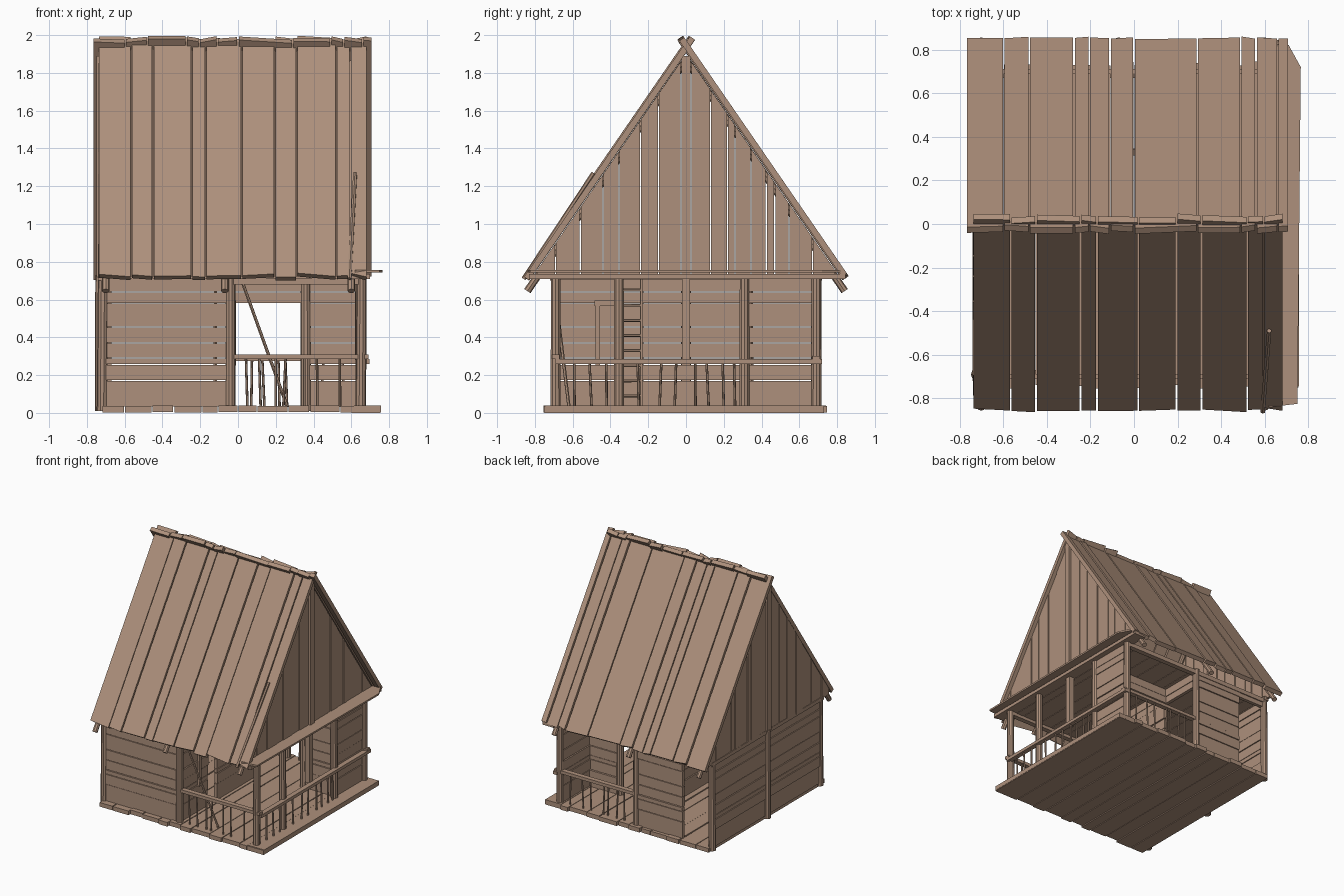
import bpy, bmesh, random
from math import pi
from mathutils import Vector, Matrix

random.seed(4)
wood = bpy.data.materials.new("weathered_wood")
wood.diffuse_color = (0.42, 0.28, 0.20, 1)
parts = {}


def part(name):
    return parts.setdefault(name, bmesh.new())


def jit(a):
    return random.uniform(-a, a)


def prism(name, pts, offset):
    """Extrude a flat polygon along an offset vector."""
    bm = part(name)
    off = Vector(offset)
    a = [bm.verts.new(Vector(p)) for p in pts]
    b = [bm.verts.new(Vector(p) + off) for p in pts]
    n = len(pts)
    bm.faces.new(a)
    bm.faces.new(b[::-1])
    for i in range(n):
        bm.faces.new((a[i], b[i], b[(i + 1) % n], a[(i + 1) % n]))


def box(name, x0, x1, y0, y1, z0, z1):
    prism(name, [(x0, y0, z0), (x1, y0, z0), (x1, y1, z0), (x0, y1, z0)], (0, 0, z1 - z0))


def pole(name, p, q, r, sides=10):
    p, q = Vector(p), Vector(q)
    d = q - p
    m = Matrix.Translation((p + q) / 2) @ d.to_track_quat('Z', 'Y').to_matrix().to_4x4()
    bmesh.ops.create_cone(part(name), cap_ends=True, segments=sides, radius1=r,
                          radius2=r * 0.95, depth=d.length, matrix=m)


# wall of stacked horizontal planks, along x or y at a fixed plane
COURSES = [0.03, 0.17, 0.255, 0.29, 0.37, 0.455, 0.58, 0.64, 0.715]


def wall(name, axis, plane, a, b, zmin=0.0):
    for z0, z1 in zip(COURSES, COURSES[1:]):
        if z0 < zmin - 0.01:
            continue
        c, t = plane + jit(0.004), 0.014
        if axis == 'x':
            box(name, a, b, c - t, c + t, z0 + 0.003, z1 - 0.002)
        else:
            box(name, c - t, c + t, a, b, z0 + 0.003, z1 - 0.002)


# floor planks and ceiling planks
edges = [-0.72, -0.60, -0.455, -0.34, -0.19, -0.105, 0.0, 0.10, 0.265, 0.38, 0.54, 0.61, 0.76]
for a, b in zip(edges, edges[1:]):
    j = jit(0.006)
    box("floor", a + 0.003, b - 0.003, -0.745 + jit(0.012), 0.735 + jit(0.012), 0.003 + j / 3, 0.037 + j / 2)
    if b < 0.7:
        box("ceiling", a + 0.002, b - 0.002, -0.69, 0.69, 0.705, 0.725)
box("floor", 0.60, 0.755, -0.75, 0.73, 0, 0.036)

# posts
L, M, R, F, B = -0.72, -0.04, 0.65, -0.69, 0.69
for x, y in [(L, F), (M, F), (R, F), (L, B), (M, B), (R, B), (L - 0.01, 0),
             (R, -0.355), (R, 0.31), (0.36, 0.33)]:
    pole("posts", (x, y, 0.01), (x + jit(0.006), y, 0.73), 0.028)
box("center_stud", L + 0.02, L + 0.05, -0.025, 0.025, 0.03, 0.72)

# outer walls and back doorway
wall("front_wall", 'x', F, L, M)
wall("left_wall", 'y', L, F, B)
wall("back_wall", 'x', B, -0.46, M)
wall("back_wall", 'x', B, L, -0.46, 0.64)
# right nook walls behind the porch, with lintel over the passage
wall("nook_side_wall", 'y', R - 0.01, 0.31, B)
wall("nook_front_wall", 'x', 0.33, 0.34, R)
wall("nook_front_wall", 'x', 0.33, M, 0.34, 0.58)
# partition between room and porch, with narrow doorway
wall("partition", 'y', M, F, -0.35)
wall("partition", 'y', M, -0.23, 0.33)
wall("partition", 'y', M, 0.33, B, 0.58)
box("door_frame", M, M + 0.03, -0.485, -0.33, 0.565, 0.595)
box("door_frame", M, M + 0.03, -0.48, -0.455, 0.25, 0.57)
for y in (-0.345, -0.235):
    pole("ladder", (-0.12, y, 0.04), (-0.12, y, 0.71), 0.01, 6)
for i in range(8):
    pole("ladder", (-0.12, -0.345, 0.09 + i * 0.08), (-0.12, -0.235, 0.09 + i * 0.08), 0.008, 6)

# railings with uneven balusters
box("front_rail", M + 0.02, 0.69, F - 0.02, F + 0.02, 0.285, 0.31)
box("back_rail", M + 0.02, 0.69, B - 0.02, B + 0.02, 0.275, 0.30)
box("right_rail", R + 0.005, R + 0.045, -0.69, 0.72, 0.26, 0.285)
for x in (0.05, 0.12, 0.20, 0.24, 0.35, 0.42, 0.54):
    pole("balusters", (x, F, 0.03), (x + jit(0.012), F, 0.29), 0.007, 6)
    pole("balusters", (x + 0.02, B, 0.03), (x + 0.02 + jit(0.012), B, 0.28), 0.007, 6)
for y in (-0.59, -0.5, -0.42, -0.25, -0.14, -0.06, 0.05, 0.12, 0.2, 0.26):
    pole("balusters", (R + 0.02, y, 0.03), (R + 0.02, y + jit(0.012), 0.27), 0.007, 6)
pole("leaning_pole", (0.26, -0.62, 0.035), (0.02, -0.70, 0.70), 0.009, 6)

# beams on top of the walls and the ledge under the right gable
box("side_beams", 0.60, 0.70, -0.83, 0.845, 0.708, 0.735)
box("side_beams", -0.74, -0.70, -0.72, 0.72, 0.70, 0.73)
box("wall_plates", L, R, F - 0.02, F + 0.02, 0.68, 0.715)
box("wall_plates", L, R, B - 0.02, B + 0.02, 0.68, 0.715)
prism("gable_ledge", [(0.62, -0.84, 0.742), (0.75, -0.825, 0.742), (0.765, 0.72, 0.742),
                      (0.71, 0.82, 0.742), (0.62, 0.83, 0.742)], (0, 0, 0.014))

# roof boards: the two slopes cross at the ridge
S = 1.451
front = [-0.74, -0.565, -0.45, -0.245, -0.17, 0.02, 0.195, 0.31, 0.52, 0.595, 0.685]
back = [-0.77, -0.598, -0.48, -0.275, -0.205, -0.11, 0.0, 0.29, 0.49, 0.56, 0.66, 0.71]
n = Vector((0, S, 1)).normalized()
for side, cuts in ((-1, front), (1, back)):
    name = "front_roof" if side < 0 else "back_roof"
    for a, b in zip(cuts, cuts[1:]):
        lift = jit(0.005)
        pts = []
        for x, low in ((a + 0.004, 1), (b - 0.004, 1), (b - 0.004, 0), (a + 0.004, 0)):
            d = (0.84 if low else -0.025) + jit(0.007)      # distance outward from ridge
            pts.append(Vector((x, side * d, 1.94 - S * d)) + Vector((0, side * n.y, n.z)) * (lift - 0.016))
        prism(name, pts, (0, side * n.y * 0.032, n.z * 0.032))

# round rafters below the roof boards
for x in (-0.70, -0.07, 0.60):
    for s in (-1, 1):
        pole("rafters", (x, s * 0.84, 0.645), (x, s * 0.01, 1.855), 0.02, 8)
pole("roof_pole", (0.59, -0.86, 0.71), (0.62, -0.49, 1.27), 0.012, 6)


# vertical gable planks cut along the roof line
def top(y):
    return max(0.74, 1.90 - S * abs(y))


ys = [-0.79, -0.69, -0.56, -0.44, -0.355, -0.24, -0.145, -0.025, 0.025, 0.13,
      0.22, 0.26, 0.345, 0.425, 0.47, 0.545, 0.67, 0.79]
for name, x in (("left_gable", -0.738), ("right_gable", 0.632)):
    for a, b in zip(ys, ys[1:]):
        xo = x + jit(0.004)
        a, b = a + 0.003, b - 0.003
        poly = [(xo, a, 0.715), (xo, b, 0.715), (xo, b, top(b)), (xo, a, top(a))]
        prism(name, poly, (0.02, 0, 0))
box("gable_posts", 0.63, 0.67, -0.025, 0.025, 0.72, 1.89)
box("gable_posts", -0.75, -0.71, -0.025, 0.025, 0.72, 1.89)
box("gable_posts", 0.62, 0.66, -0.022, 0.022, 0.28, 0.72)

# turn every collected part into an object
for name, bm in parts.items():
    bmesh.ops.recalc_face_normals(bm, faces=bm.faces)
    me = bpy.data.meshes.new(name)
    bm.to_mesh(me)
    bm.free()
    me.materials.append(wood)
    bpy.context.collection.objects.link(bpy.data.objects.new(name, me))
